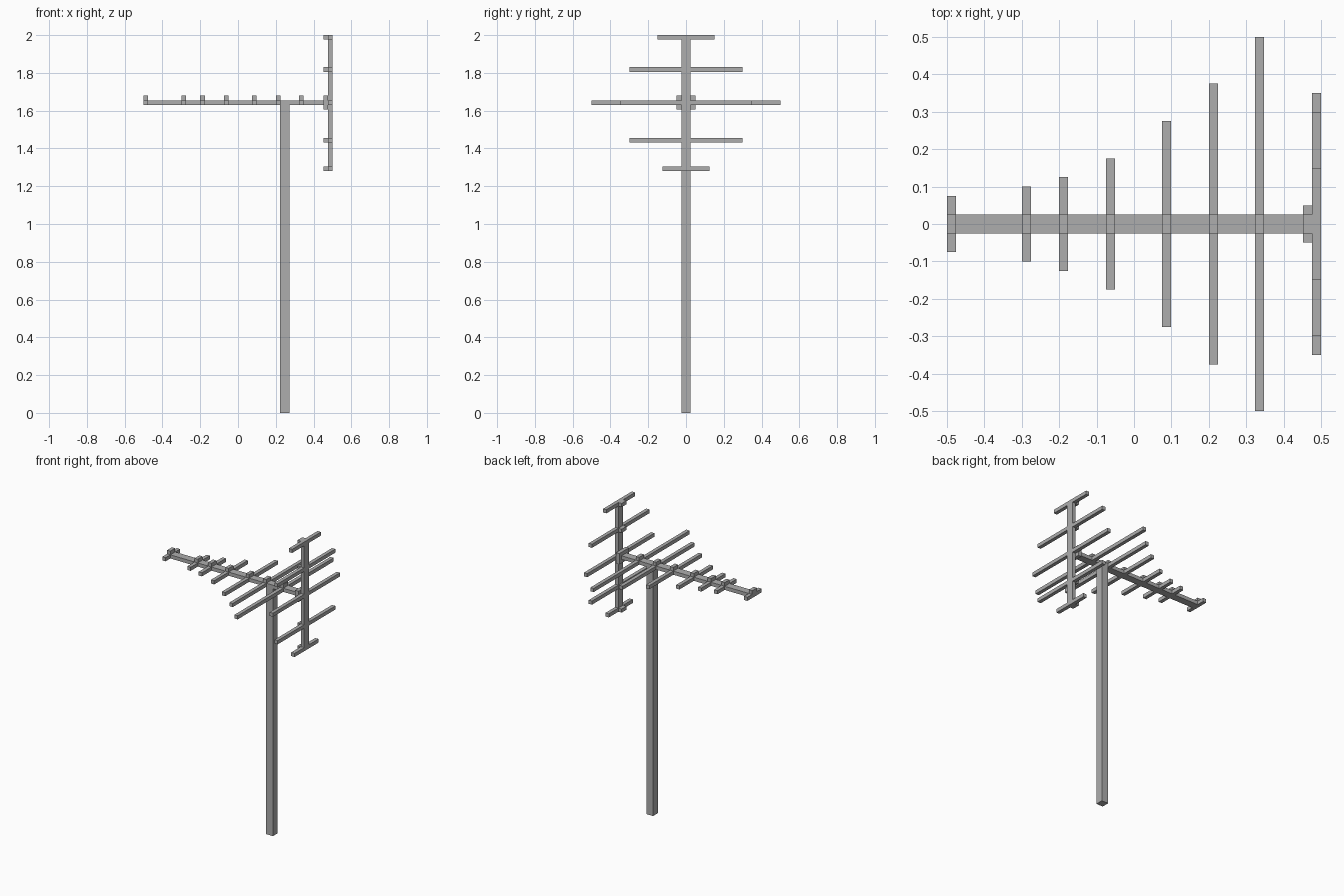
import bpy

old = bpy.data.objects.get("Cube")
if old:
    bpy.data.objects.remove(old, do_unlink=True)

metal = bpy.data.materials.new("grey metal")
metal.use_nodes = True
GREY = (0.42, 0.42, 0.42, 1.0)
metal.diffuse_color = GREY
metal.node_tree.nodes["Principled BSDF"].inputs["Base Color"].default_value = GREY


def bar(name, x, y, z):
    """Square bar spanning the given (min, max) ranges."""
    bpy.ops.mesh.primitive_cube_add(size=1)
    ob = bpy.context.object
    ob.name = name
    spans = (x, y, z)
    ob.location = [(a + b) / 2 for a, b in spans]
    ob.scale = [b - a for a, b in spans]
    bpy.ops.object.transform_apply(location=True, rotation=False, scale=True)
    ob.data.materials.append(metal)
    return ob


T = 0.024           # rod thickness
W = 0.025           # half width of boom and clamps
Z = 1.631           # underside of boom
MID = (-W, W)

# Mast and horizontal boom
bar("mast", (0.223, 0.272), MID, (0, Z + T / 2))
bar("boom", (-0.499, 0.46), MID, (Z, Z + T))

# Directors along the boom, each with a clamp block on top
directors = [(-0.5, 0.075), (-0.3, 0.1), (-0.2, 0.125), (-0.075, 0.175),
             (0.075, 0.275), (0.2, 0.375), (0.324, 0.5)]
for i, (x, half) in enumerate(directors, 1):
    bar(f"director_rod_{i}", (x, x + T), (-half, half), (Z, Z + T))
    bar(f"director_clamp_{i}", (x, x + T), MID, (Z + T, Z + 2 * T))

# Upright reflector post and its bracket to the boom
X = 0.5 - T
bar("reflector_post", (X, 0.5), MID, (1.28, 2.0))
bar("reflector_bracket", (X - T, X), (-2 * W, 2 * W), (Z - T, Z + 2 * T))

# Reflector rods, with clamps on the inner side of the post
reflectors = [(1.28, 0.125), (1.431, 0.3), (Z, 0.35), (1.806, 0.3), (2 - T, 0.15)]
for i, (z, half) in enumerate(reflectors, 1):
    bar(f"reflector_rod_{i}", (X, 0.5), (-half, half), (z, z + T))
    if z != Z:
        bar(f"reflector_clamp_{i}", (X - T, X), MID, (z, z + T))
